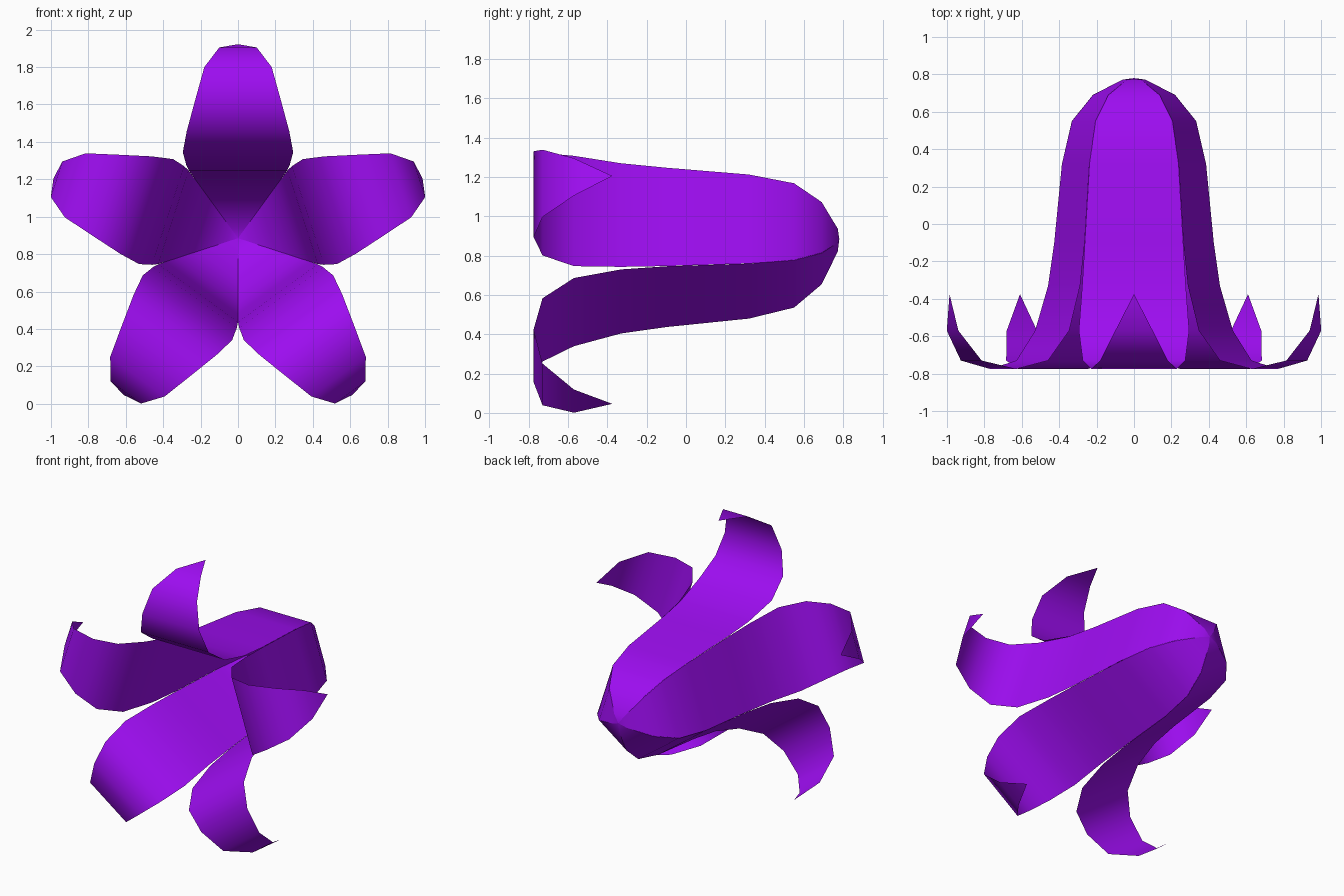
import bpy, bmesh, math
from mathutils import Matrix

if "Cube" in bpy.data.objects:
    bpy.data.objects.remove(bpy.data.objects["Cube"])

CENTRE_Z = 0.885

# Petal stations from the back of the bell to the curled tip:
# (y, distance from flower axis, half width)
STATIONS = [
    (0.78, 0.0, 0.0), (0.772, 0.052, 0.038), (0.69, 0.186, 0.137),
    (0.55, 0.282, 0.206), (0.32, 0.328, 0.238), (-0.10, 0.363, 0.263),
    (-0.33, 0.393, 0.277), (-0.57, 0.46, 0.295), (-0.73, 0.572, 0.274),
    (-0.775, 0.735, 0.23), (-0.73, 0.915, 0.18), (-0.57, 1.02, 0.10),
    (-0.375, 1.037, 0.0),
]

purple = bpy.data.materials.new("petal_purple")
purple.diffuse_color = (0.34, 0.004, 0.88, 1.0)
purple.use_nodes = True
purple.node_tree.nodes["Principled BSDF"].inputs["Base Color"].default_value = purple.diffuse_color


def make_petal(name, angle):
    """One ribbon-like petal, turned about the flower's y axis."""
    bm = bmesh.new()
    rows = []
    for y, d, w in STATIONS:
        xs = (-w, w) if w else (0.0,)
        rows.append([bm.verts.new((x, y, d)) for x in xs])
    for a, b in zip(rows, rows[1:]):
        # Walk down the left edge and back up the right edge
        loop = [a[0], b[0]] + b[1:] + a[1:]
        bm.faces.new(loop).smooth = True
    turn = Matrix.Translation((0, 0, CENTRE_Z)) @ Matrix.Rotation(angle, 4, 'Y')
    bm.transform(turn)
    mesh = bpy.data.meshes.new(name)
    bm.to_mesh(mesh)
    bm.free()
    mesh.materials.append(purple)
    bpy.context.collection.objects.link(bpy.data.objects.new(name, mesh))


# Five petals around the bell, the first pointing straight up
for i in range(5):
    make_petal(f"petal_{i + 1}", i * math.tau / 5)
